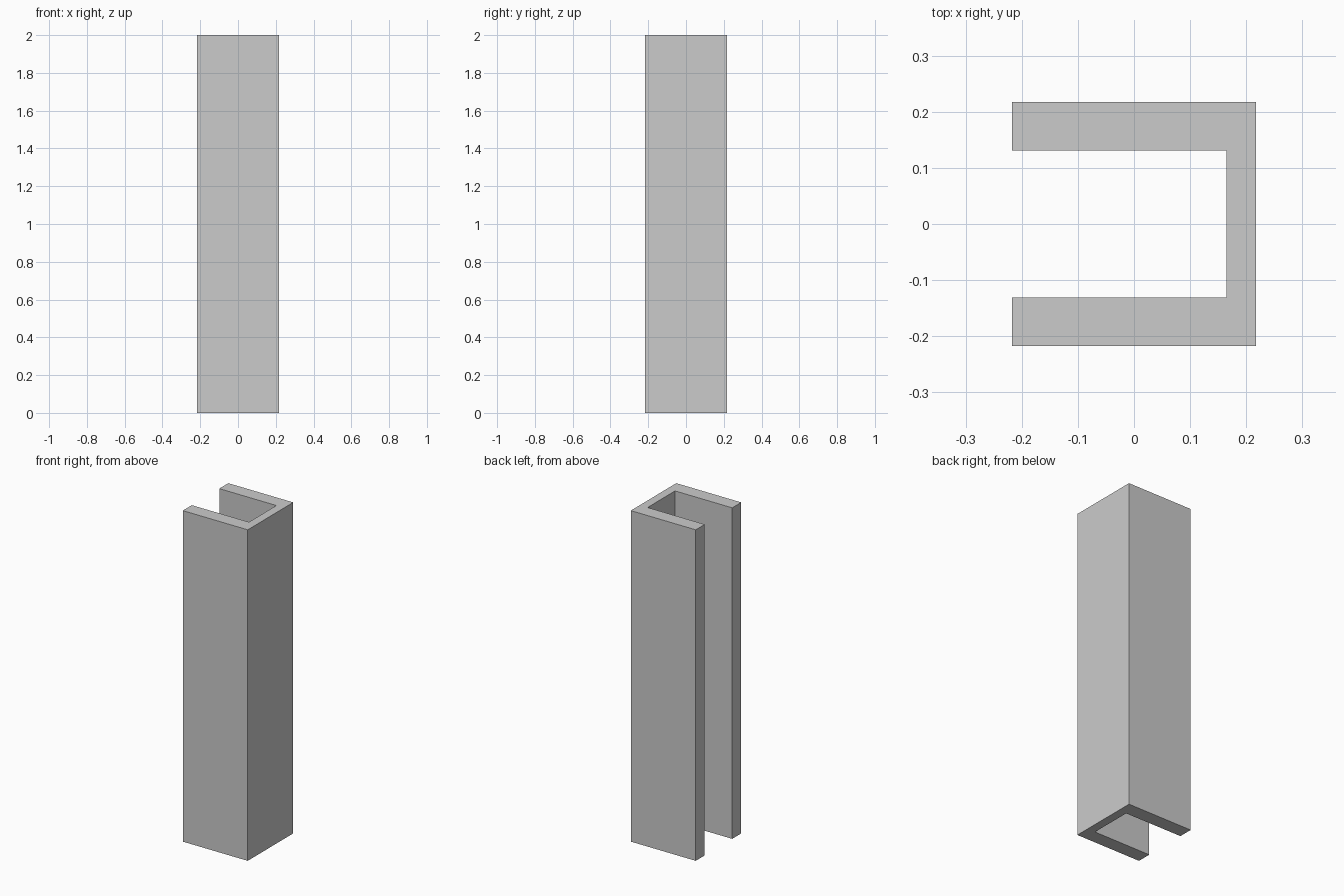
import bpy, bmesh

if "Cube" in bpy.data.objects:
    bpy.data.objects.remove(bpy.data.objects["Cube"])

HALF, INNER_Y, WEB_X, HEIGHT = 0.217, 0.131, 0.165, 2.0

# Channel cross-section, open towards -x (counter-clockwise)
profile = [(-HALF, -HALF), (HALF, -HALF), (HALF, HALF), (-HALF, HALF),
           (-HALF, INNER_Y), (WEB_X, INNER_Y), (WEB_X, -INNER_Y), (-HALF, -INNER_Y)]

# Extrude the cross-section upwards into a solid column
bm = bmesh.new()
base = bm.faces.new([bm.verts.new((x, y, 0)) for x, y in profile])
result = bmesh.ops.extrude_face_region(bm, geom=[base], use_keep_orig=True)
top_verts = [g for g in result["geom"] if isinstance(g, bmesh.types.BMVert)]
bmesh.ops.translate(bm, verts=top_verts, vec=(0, 0, HEIGHT))
bmesh.ops.recalc_face_normals(bm, faces=bm.faces)

mesh = bpy.data.meshes.new("channel_column")
bm.to_mesh(mesh)
bm.free()
column = bpy.data.objects.new("channel_column", mesh)
bpy.context.collection.objects.link(column)
